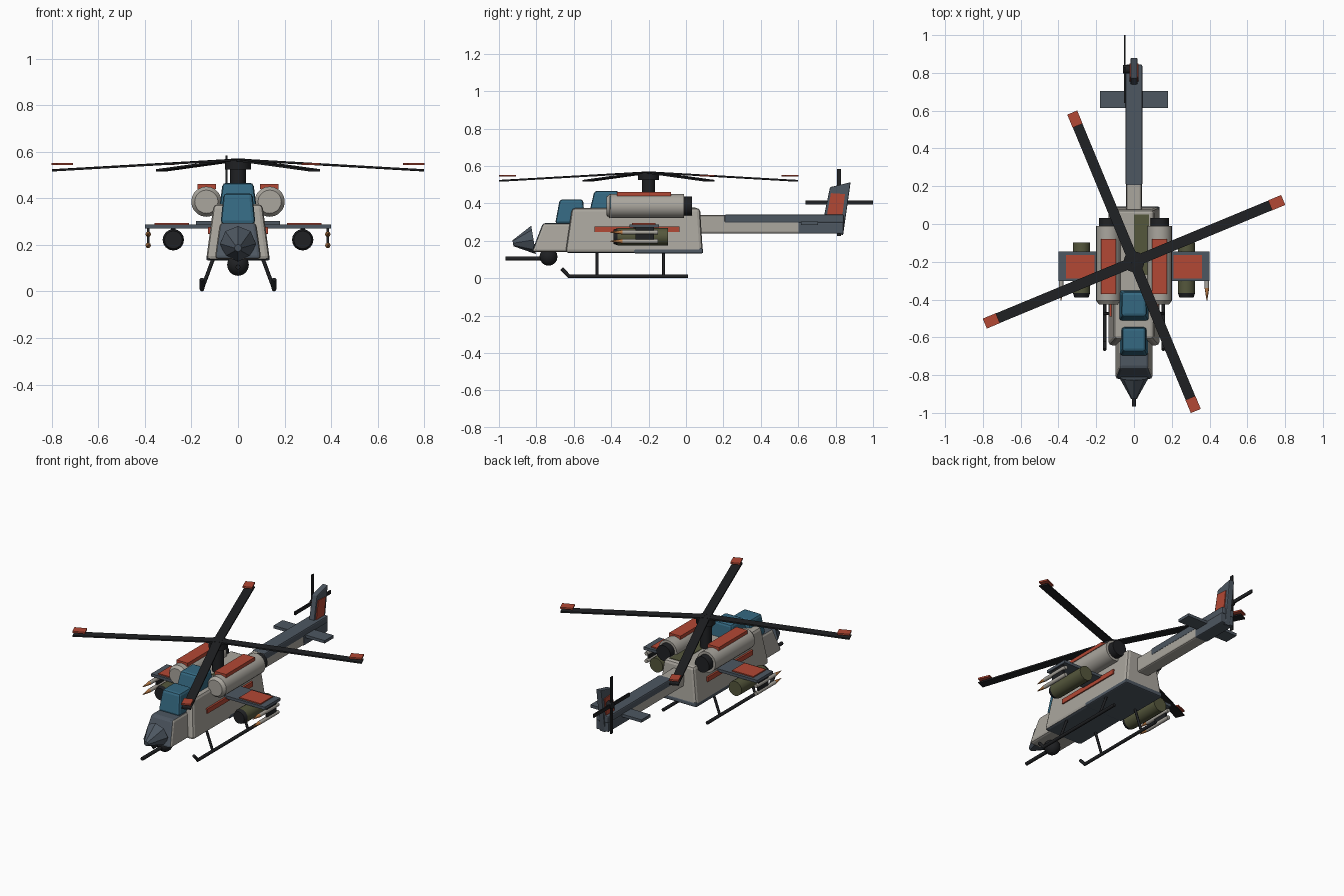
import bpy, bmesh, math
from mathutils import Vector, Matrix

if "Cube" in bpy.data.objects:
    bpy.data.objects.remove(bpy.data.objects["Cube"])

def mat(name, c):
    m = bpy.data.materials.new(name)
    m.diffuse_color = (*c, 1)
    m.use_nodes = True
    m.node_tree.nodes["Principled BSDF"].inputs["Base Color"].default_value = m.diffuse_color
    return m

GREY = mat("hull_grey", (0.40, 0.38, 0.34))
SLATE = mat("slate", (0.075, 0.095, 0.12))
OLIVE = mat("olive", (0.09, 0.095, 0.045))
RED = mat("red", (0.45, 0.065, 0.035))
GLASS = mat("glass", (0.035, 0.14, 0.22))
DARK = mat("dark", (0.014, 0.015, 0.017))
ORANGE = mat("orange", (0.5, 0.2, 0.06))

def finish(name, bm, m, bevel=0, smooth=False):
    bmesh.ops.recalc_face_normals(bm, faces=bm.faces)
    me = bpy.data.meshes.new(name)
    bm.to_mesh(me)
    bm.free()
    ob = bpy.data.objects.new(name, me)
    bpy.context.collection.objects.link(ob)
    me.materials.append(m)
    if smooth:
        for p in me.polygons:
            p.use_smooth = len(p.vertices) == 4
    if bevel:
        b = ob.modifiers.new("Bevel", 'BEVEL')
        b.width, b.segments = bevel, 2
    return ob

# tapered block: each end is (half width, y0, y1, z)
def block(name, bottom, top, m, bevel=0, cx=0):
    bm = bmesh.new()
    rings = [[bm.verts.new((cx + sx * w, y, z)) for sx, y in ((-1, a), (1, a), (1, b), (-1, b))]
             for w, a, b, z in (bottom, top)]
    bm.faces.new(rings[0])
    bm.faces.new(rings[1])
    for i in range(4):
        j = (i + 1) % 4
        bm.faces.new((rings[0][i], rings[0][j], rings[1][j], rings[1][i]))
    return finish(name, bm, m, bevel)

def box(name, x0, x1, y0, y1, z0, z1, m, bevel=0):
    w = (x1 - x0) / 2
    return block(name, (w, y0, y1, z0), (w, y0, y1, z1), m, bevel, (x0 + x1) / 2)

# straight tube or cone between two points
def tube(name, a, b, r1, m, r2=None, n=12, smooth=True):
    a, b = Vector(a), Vector(b)
    bm = bmesh.new()
    d = b - a
    M = Matrix.Translation((a + b) / 2) @ d.to_track_quat('Z', 'Y').to_matrix().to_4x4()
    bmesh.ops.create_cone(bm, cap_ends=True, segments=n, radius1=r1,
                          radius2=r1 if r2 is None else r2, depth=d.length, matrix=M)
    return finish(name, bm, m, 0, smooth)

# polygon in the y-z plane, given thickness along x
def plate(name, pts, x0, x1, m, bevel=0):
    bm = bmesh.new()
    f = bm.faces.new([bm.verts.new((x0, y, z)) for y, z in pts])
    r = bmesh.ops.extrude_face_region(bm, geom=[f])
    vs = [v for v in r["geom"] if isinstance(v, bmesh.types.BMVert)]
    bmesh.ops.translate(bm, verts=vs, vec=(x1 - x0, 0, 0))
    return finish(name, bm, m, bevel)

def paint(ob, m, test):
    ob.data.materials.append(m)
    for p in ob.data.polygons:
        if test(p.normal):
            p.material_index = 1

# fuselage with slate belly and camouflage patches
hull = block("fuselage", (0.137, -0.645, 0.09, 0.135), (0.105, -0.61, 0.075, 0.375), GREY, 0.018)
paint(hull, SLATE, lambda n: n.z < -0.9)
block("rear_belly_patch", (0.137, -0.28, 0.092, 0.133), (0.134, -0.28, 0.09, 0.162), SLATE, 0.008)
box("roof_patch", 0.0, 0.08, -0.27, 0.05, 0.36, 0.378, OLIVE)
nose = block("nose_section", (0.1, -0.825, -0.6, 0.14), (0.078, -0.765, -0.6, 0.295), GREY, 0.015)
paint(nose, SLATE, lambda n: n.z > 0.9 or n.y < -0.7)
tube("nose_cone", (0, -0.815, 0.205), (0, -0.925, 0.187), 0.077, SLATE, 0.016, 8, False)

# chin turret and gun
bm = bmesh.new()
bmesh.ops.create_uvsphere(bm, u_segments=14, v_segments=8, radius=0.048,
                          matrix=Matrix.Translation((0, -0.735, 0.115)))
finish("gun_turret", bm, DARK, 0, True)
tube("gun_barrel", (0, -0.75, 0.105), (0, -0.965, 0.105), 0.011, DARK, n=8)

# stepped canopies
block("front_canopy", (0.075, -0.70, -0.54, 0.29), (0.062, -0.675, -0.55, 0.422), GLASS, 0.015)
block("rear_canopy", (0.08, -0.515, -0.35, 0.36), (0.066, -0.49, -0.36, 0.467), GLASS, 0.015)

# tail boom with slate upper cover
block("tail_boom", (0.042, 0.06, 0.84, 0.24), (0.04, 0.06, 0.84, 0.337), GREY, 0.01)
box("boom_cover", -0.044, 0.044, 0.205, 0.845, 0.295, 0.34, SLATE, 0.008)
box("boom_side_patch", -0.0435, 0.0435, 0.6, 0.842, 0.238, 0.3, SLATE, 0.006)
plate("tail_fin", [(0.735, 0.32), (0.77, 0.487), (0.88, 0.513), (0.84, 0.23), (0.81, 0.24)],
      -0.018, 0.018, SLATE, 0.005)
plate("fin_panel", [(0.752, 0.33), (0.775, 0.455), (0.85, 0.45), (0.835, 0.33)], -0.024, 0.024, RED)
box("tailplane", -0.18, 0.18, 0.615, 0.705, 0.285, 0.303, SLATE)

# tail rotor
box("tail_rotor_blade_a", -0.053, -0.045, 0.64, 1.0, 0.394, 0.416, DARK)
box("tail_rotor_blade_b", -0.053, -0.045, 0.808, 0.83, 0.225, 0.585, DARK)
tube("tail_rotor_hub", (-0.058, 0.82, 0.405), (0, 0.82, 0.405), 0.022, DARK)

for s, side in ((1, "right"), (-1, "left")):
    def sbox(name, x0, x1, *a):
        return box(f"{name}_{side}", min(s * x0, s * x1), max(s * x0, s * x1), *a)

    def stube(name, a, b, *r, **k):
        return tube(f"{name}_{side}", (s * a[0], *a[1:]), (s * b[0], *b[1:]), *r, **k)

    # engine pods
    stube("engine", (0.136, -0.405, 0.386), (0.136, -0.01, 0.386), 0.065, GREY, n=20)
    stube("engine_intake", (0.136, -0.405, 0.386), (0.136, -0.425, 0.386), 0.065, GREY, 0.05, n=20)
    stube("exhaust", (0.136, -0.03, 0.386), (0.136, 0.033, 0.386), 0.05, DARK, n=14)
    sbox("engine_panel", 0.095, 0.175, -0.37, -0.08, 0.44, 0.462, RED)
    plate(f"side_stripe_{side}", [(-0.49, 0.247), (-0.49, 0.277), (-0.035, 0.277), (-0.035, 0.247)],
          s * 0.10, s * 0.13, RED)
    # stub wing with stores
    sbox("wing", 0.1, 0.4, -0.302, -0.145, 0.27, 0.288, SLATE)
    sbox("wing_panel", 0.21, 0.36, -0.288, -0.163, 0.28, 0.295, RED)
    stube("pod", (0.278, -0.365, 0.222), (0.278, -0.097, 0.222), 0.046, OLIVE, n=16)
    stube("pod_front", (0.278, -0.365, 0.222), (0.278, -0.388, 0.222), 0.046, DARK, 0.038, n=16)
    sbox("pod_mount", 0.268, 0.288, -0.28, -0.17, 0.25, 0.275, DARK)
    for i, z in enumerate((0.246, 0.198)):
        stube(f"missile_{i}", (0.386, -0.15, z), (0.386, -0.34, z), 0.012, GREY, n=8)
        stube(f"missile_tip_{i}", (0.386, -0.34, z), (0.386, -0.405, z), 0.012, ORANGE, 0.002, n=8)
    sbox("missile_rail", 0.381, 0.391, -0.27, -0.17, 0.2, 0.275, DARK)
    # landing skids
    stube("skid", (0.155, -0.63, 0.01), (0.155, 0.01, 0.01), 0.01, DARK, n=8)
    stube("skid_tip", (0.155, -0.625, 0.01), (0.155, -0.665, 0.052), 0.01, DARK, n=8)
    for i, y in enumerate((-0.475, -0.12)):
        stube(f"skid_strut_{i}", (0.105, y, 0.145), (0.155, y, 0.01), 0.008, DARK, n=8)

# main rotor
RC = Vector((0, -0.2, 0))
tube("rotor_mast", RC + Vector((0, 0, 0.36)), RC + Vector((0, 0, 0.565)), 0.034, DARK)
tube("rotor_hub", RC + Vector((0, 0, 0.525)), RC + Vector((0, 0, 0.565)), 0.056, DARK)
for i in range(4):
    spin = Matrix.Translation(RC) @ Matrix.Rotation(math.radians(22.5 + 90 * i), 4, 'Z')
    blade = box(f"rotor_blade_{i}", 0, 0.855, -0.0275, 0.0275, -0.005, 0.004, DARK)
    blade.matrix_world = spin @ Matrix.Translation((0, 0, 0.567)) @ Matrix.Rotation(0.053, 4, 'Y')
    tip = box(f"blade_tip_{i}", 0.78, 0.855, -0.0285, 0.0285, 0.543, 0.553, RED)
    tip.matrix_world = spin
